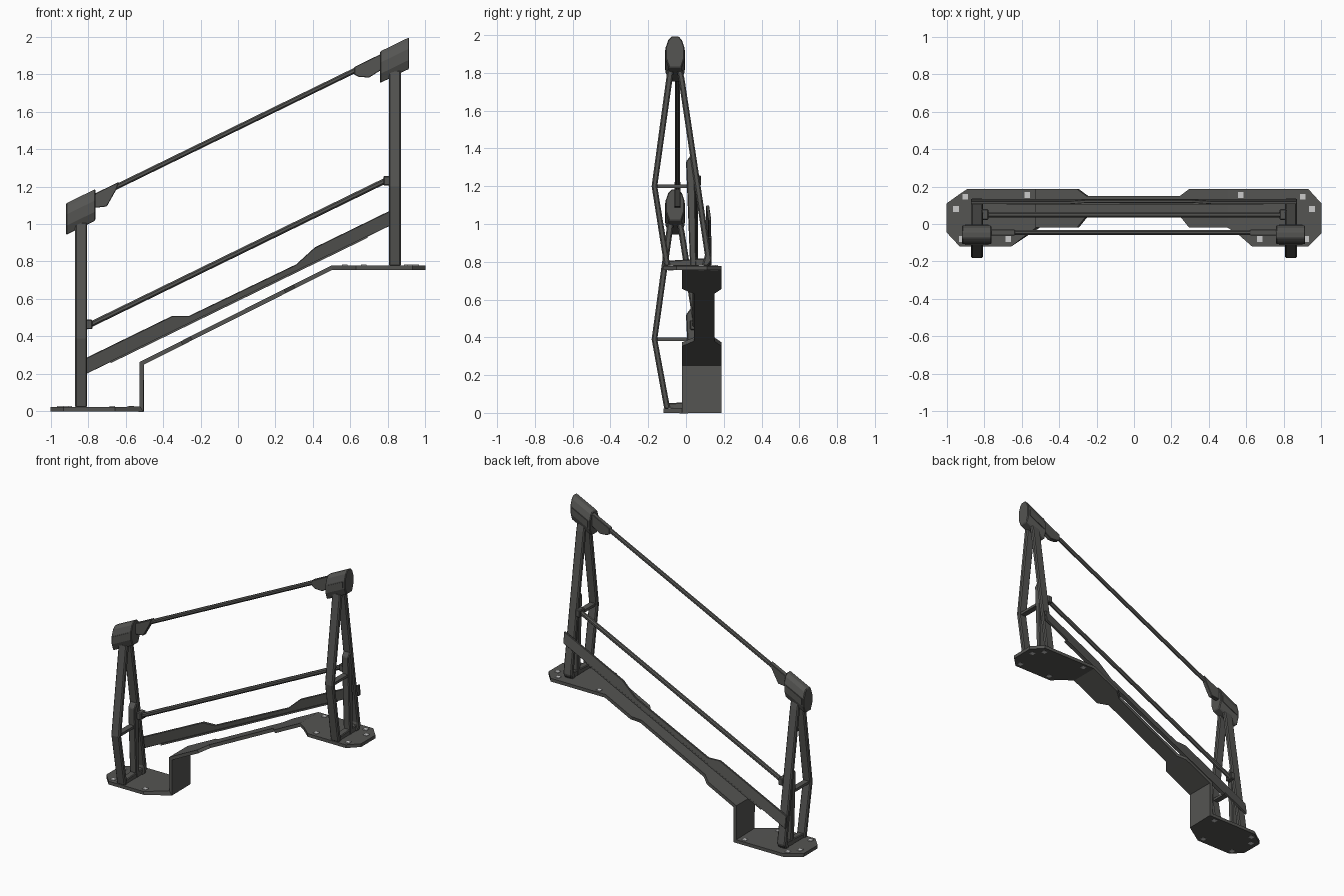
import bpy, bmesh
from mathutils import Vector

if "Cube" in bpy.data.objects:
    bpy.data.objects.remove(bpy.data.objects["Cube"])

SLOPE = 0.488          # rise of the stair rails per unit of x
RISE = 0.81            # height step between the two posts


def material(name, c):
    m = bpy.data.materials.new(name)
    m.diffuse_color = (*c, 1)
    m.use_nodes = True
    m.node_tree.nodes["Principled BSDF"].inputs["Base Color"].default_value = m.diffuse_color
    return m


DARK = material("dark_steel", (0.09, 0.09, 0.085))
LIGHT = material("bolt_steel", (0.6, 0.6, 0.58))


def finish(name, bm, mat=DARK, bevel=0.0):
    bmesh.ops.recalc_face_normals(bm, faces=bm.faces)
    me = bpy.data.meshes.new(name)
    bm.to_mesh(me)
    bm.free()
    ob = bpy.data.objects.new(name, me)
    bpy.context.collection.objects.link(ob)
    me.materials.append(mat)
    if bevel:
        mod = ob.modifiers.new("edge", "BEVEL")
        mod.width = bevel
        mod.segments = 1
        mod.limit_method = 'ANGLE'
    return ob


def prism(name, ring, vec, bevel=0.0, mat=DARK):
    """Closed polygon of 3D points pushed along a vector."""
    bm = bmesh.new()
    face = bm.faces.new([bm.verts.new(p) for p in ring])
    ext = bmesh.ops.extrude_face_region(bm, geom=[face], use_keep_orig=True)
    bmesh.ops.translate(bm, vec=Vector(vec),
                        verts=[v for v in ext["geom"] if isinstance(v, bmesh.types.BMVert)])
    return finish(name, bm, mat, bevel)


def box(name, x, y, z, mat=DARK, bevel=0.0):
    return prism(name, [(x[0], y[0], z[0]), (x[1], y[0], z[0]), (x[1], y[1], z[0]), (x[0], y[1], z[0])],
                 (0, 0, z[1] - z[0]), bevel, mat)


# Folded base strip: x, z, front y, back y along its length
stations = [
    (-1, .012, -.045, .11), (-.93, .012, -.12, .16), (-.89, .012, -.12, .187),
    (-.655, .012, -.12, .187), (-.514, .012, -.02, .187), (-.514, .257, -.02, .187),
    (-.30, .364, -.02, .187), (-.25, .39, .042, .15), (.25, .641, .042, .15),
    (.30, .666, -.02, .187), (.502, .767, -.02, .187), (.55, .767, -.05, .187),
    (.63, .767, -.12, .187), (.93, .767, -.12, .187), (1, .767, -.05, .11)]
bm = bmesh.new()
pairs = [(bm.verts.new((x, a, z)), bm.verts.new((x, b, z))) for x, z, a, b in stations]
for (a, b), (c, d) in zip(pairs, pairs[1:]):
    bm.faces.new((a, c, d, b))
strip = finish("base_strip", bm)
sol = strip.modifiers.new("thickness", "SOLIDIFY")
sol.thickness, sol.offset, sol.use_even_offset = 0.023, 0, True

# Bolt heads on the foot plates
for s, top in ((-1, .024), (1, .779)):
    for bx, by in ((.95, .08), (.92, -.08), (.90, .145), (.57, .155), (.67, -.08)):
        box("foot_bolt", (s * bx - .015, s * bx + .015), (by - .015, by + .015),
            (top - .025, top + .004), LIGHT)

# A-frame posts; profiles are in y, z of the upper post
for s, dz, foot in ((-1, -RISE, .02), (1, 0, .775)):
    side = "lower" if s < 0 else "upper"
    zb = foot - dz

    def part(name, pts, half, bevel=0.005):
        prism(f"{side}_{name}", [(s * .8375 - half, y, z + dz) for y, z in pts],
              (half * 2, 0, 0), bevel)

    part("front_leg", [(-.115, zb), (-.182, 1.2), (-.098, 1.82), (-.064, 1.82),
                       (-.152, 1.2), (-.083, zb)], .0325, .007)
    part("back_leg", [(.085, zb), (.115, zb), (.137, zb + .03), (-.008, 1.77), (-.02, 1.82),
                      (-.05, 1.82), (-.04, 1.77), (.10, zb + .06)], .0325, .007)
    part("inner_strut", [(.022, zb), (.0, 1.33), (.03, 1.37), (.045, 1.34), (.05, 1.12),
                         (.055, zb)], .026)
    part("crossbar", [(-.165, 1.19), (-.165, 1.208), (.02, 1.208), (.02, 1.19)], .02, 0)
    part("foot_bar", [(-.105, zb), (-.105, zb + .03), (.12, zb + .045), (.12, zb)], .024)

    # Sheared cap clamping the handrail, with raised side plates
    x0, w = s * .8375 - .08, .156
    shear = (w, 0, w * SLOPE)
    cap = [(-.09, 1.752), (-.108, 1.80), (-.108, 1.86), (-.094, 1.90), (-.075, 1.92), (-.040, 1.92),
           (-.022, 1.90), (-.008, 1.86), (-.008, 1.80), (-.024, 1.752)]
    prism(f"{side}_cap", [(x0, y, z + dz) for y, z in cap], shear, .005)
    for y in (-.112, -.010):
        ring = [(x0 + a * w, y, 1.752 + h + dz + a * w * SLOPE)
                for a, h in ((.1, .055), (.9, .055), (.9, .10), (.1, .10))]
        prism(f"{side}_cap_plate", ring, (0, .006, 0))

    # Bracket under the handrail end
    sx = -1 if s < 0 else 1
    pts = [(-.78, .02), (-.635, .02), (-.65, -.015), (-.70, -.08), (-.78, -.05)] if s < 0 else \
          [(.77, .02), (.62, .02), (.62, -.02), (.645, -.045), (.70, -.075), (.77, -.065)]
    prism(f"{side}_rail_bracket", [(x, -.061, 1.515 + SLOPE * x + h) for x, h in pts],
          (0, .032, 0), .003)

    # Collar holding the middle rail
    zc = .8475 + s * .785 * SLOPE
    box(f"{side}_rail_collar", (s * .795 - .018, s * .795 + .018), (.022, .08),
        (zc - .026, zc + .026), DARK, .005)


def rail(name, y, zc, half, reach):
    """Slanted eight-sided bar running between the posts."""
    k = half * .45
    ring = [(-half, -k), (-half, k), (-k, half), (k, half), (half, k), (half, -k), (k, -half), (-k, -half)]
    prism(name, [(-reach, y + a, zc - reach * SLOPE + b * 1.15) for a, b in ring],
          (2 * reach, 0, 2 * reach * SLOPE))


rail("handrail", -.045, 1.515, .0135, .80)
rail("middle_rail", .05, .8475, .0145, .82)

# Leaning kick beam, broad at both ends, with a lip along its lower edge
beam = [(-.87, 0), (.87, 0), (.87, .078), (.41, .078), (.31, .036), (-.26, .04), (-.35, .084), (-.87, .084)]
prism("kick_beam", [(x, .118 - .153 * h, .595 + SLOPE * x + h) for x, h in beam], (0, .016, .0025), .002)
lip = [(-.68, -.006), (.69, -.006), (.69, .006), (-.68, .006)]
prism("kick_beam_lip", [(x, .104, .595 + SLOPE * x + h) for x, h in lip], (0, .03, 0))
